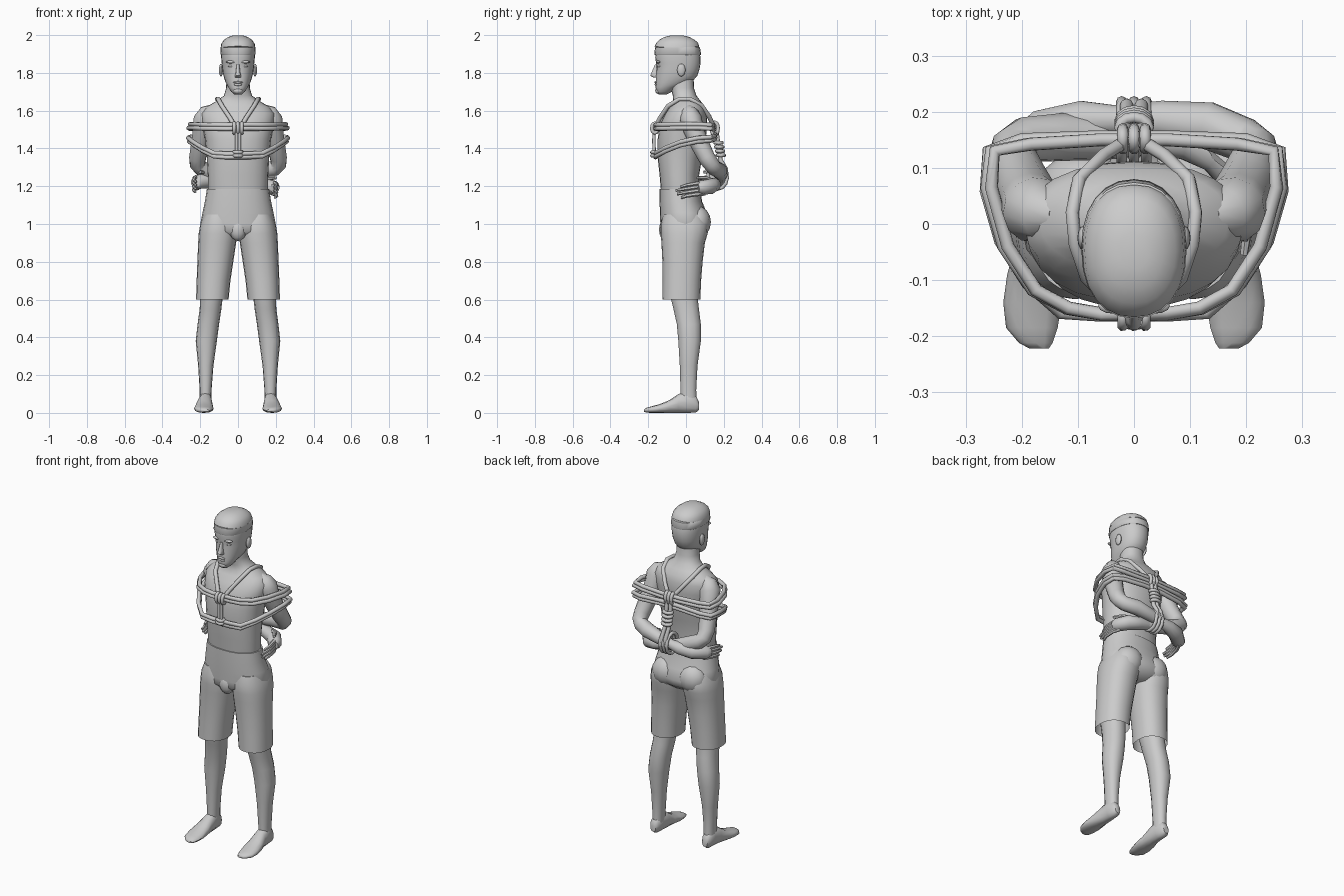
import bpy, bmesh, math
from mathutils import Vector

grey = bpy.data.materials.new("plain_grey")
grey.diffuse_color = (0.6, 0.6, 0.6, 1)


def finish(bm, name, angle=50):
    bmesh.ops.recalc_face_normals(bm, faces=bm.faces)
    me = bpy.data.meshes.new(name)
    bm.to_mesh(me)
    bm.free()
    me.materials.append(grey)
    ob = bpy.data.objects.new(name, me)
    bpy.context.collection.objects.link(ob)
    bpy.ops.object.select_all(action='DESELECT')
    ob.select_set(True)
    bpy.context.view_layer.objects.active = ob
    bpy.ops.object.shade_smooth_by_angle(angle=math.radians(angle))
    return ob


def skin(bm, rings, closed=False, caps=(True, True)):
    n = len(rings[0])
    for i in range(len(rings) - (0 if closed else 1)):
        a, b = rings[i], rings[(i + 1) % len(rings)]
        for k in range(n):
            bm.faces.new((a[k], a[(k + 1) % n], b[(k + 1) % n], b[k]))
    if not closed:
        for ring, cap in zip((rings[0], rings[-1]), caps):
            if cap:
                bm.faces.new(ring)


def loft(name, rows, axis='z', n=20, power=0.9, side=1, caps=(True, True)):
    """Rows are (position, x0, x1, b0, b1): rounded boxes stacked along an axis."""
    bm = bmesh.new()
    rings = []
    for t, x0, x1, b0, b1 in rows:
        ring = []
        for k in range(n):
            c, s = math.cos(math.tau * k / n), math.sin(math.tau * k / n)
            x = (x0 + x1) / 2 + (x1 - x0) / 2 * math.copysign(abs(c) ** power, c)
            b = (b0 + b1) / 2 + (b1 - b0) / 2 * math.copysign(abs(s) ** power, s)
            ring.append(bm.verts.new((side * x, b, t) if axis == 'z' else (side * x, t, b)))
        rings.append(ring)
    skin(bm, rings, caps=caps)
    return finish(bm, name)


def centred(rows):
    return [(z, -w, w, y0, y1) for z, w, y0, y1 in rows]


def tube(name, pts, r=None, n=8, side=1, closed=False):
    """Tube along (x, y, z, radius) points; r overrides the radius."""
    P = [Vector((side * p[0], p[1], p[2])) for p in pts]
    R = [r or p[3] for p in pts]
    m, bm, rings, u = len(P), bmesh.new(), [], None
    for i in range(m):
        a = P[i - 1] if closed or i else P[i]
        b = P[(i + 1) % m] if closed or i < m - 1 else P[i]
        t = (b - a).normalized()
        if u is None:
            u = t.orthogonal()
        u = (u - t * u.dot(t)).normalized()
        v = t.cross(u)
        rings.append([bm.verts.new(P[i] + R[i] * (u * math.cos(math.tau * k / n) + v * math.sin(math.tau * k / n)))
                      for k in range(n)])
    skin(bm, rings, closed)
    return finish(bm, name)


def blob(name, loc, scale):
    bm = bmesh.new()
    bmesh.ops.create_uvsphere(bm, u_segments=12, v_segments=8, radius=1)
    for v in bm.verts:
        v.co = Vector(loc) + Vector(a * b for a, b in zip(v.co, scale))
    return finish(bm, name)


# torso with neck
loft("torso", centred([
    (1.10, .150, -.125, .070), (1.18, .158, -.133, .070), (1.26, .160, -.140, .070),
    (1.35, .165, -.150, .085), (1.45, .175, -.150, .105), (1.53, .190, -.138, .112),
    (1.585, .195, -.110, .110), (1.62, .168, -.085, .098), (1.65, .115, -.068, .078),
    (1.68, .074, -.070, .055), (1.72, .063, -.080, .042), (1.79, .060, -.090, .040)]), n=24)

# head, hair band and crown
loft("head", centred([
    (1.685, .018, -.145, -.105), (1.70, .036, -.158, -.075), (1.725, .052, -.161, -.040),
    (1.75, .066, -.160, .030), (1.785, .077, -.160, .060), (1.82, .083, -.156, .072),
    (1.85, .086, -.158, .077), (1.88, .089, -.163, .077), (1.92, .089, -.160, .070),
    (1.95, .082, -.145, .055)]), n=24)
loft("hair_band", centred([(1.895, .090, -.166, .078), (1.90, .094, -.168, .080),
                           (1.935, .092, -.164, .074), (1.94, .085, -.150, .065)]), n=24)
crown = loft("hair_crown", centred([
    (1.925, .086, -.160, .062), (1.932, .092, -.166, .070), (1.955, .088, -.158, .064),
    (1.975, .074, -.142, .046), (1.99, .052, -.115, .018), (1.998, .026, -.080, -.015)]), n=24)
for v in crown.data.vertices:  # front rises in a shallow arc
    v.co.z += max(0, 1.97 - v.co.z) * .25 * (1 - (v.co.x / .1) ** 2)

# face
loft("nose", [(1.775, -.016, .016, -.172, -.140), (1.785, -.017, .017, -.190, -.140),
              (1.80, -.012, .012, -.184, -.140), (1.845, -.007, .007, -.165, -.140)], n=10)
blob("upper_lip", (0, -.160, 1.750), (.026, .008, .006))
blob("lower_lip", (0, -.158, 1.738), (.022, .008, .007))
blob("chin", (0, -.148, 1.705), (.026, .015, .016))
for s, tag in ((1, "right"), (-1, "left")):
    blob(tag + "_brow", (s * .036, -.146, 1.858), (.028, .014, .008))
    blob(tag + "_eye", (s * .034, -.138, 1.836), (.018, .014, .008))
    blob(tag + "_ear", (s * .090, -.025, 1.815), (.011, .022, .034))

# shorts: hips, two open legs and seat
loft("shorts_hips", centred([
    (1.185, .165, -.140, .076), (1.12, .175, -.140, .085), (1.06, .188, -.138, .110),
    (1.00, .200, -.136, .126), (.96, .180, -.134, .115), (.925, .070, -.100, .070)]), n=24)
blob("shorts_front", (0, -.105, .97), (.045, .038, .06))
for s, tag in ((1, "right"), (-1, "left")):
    loft(tag + "_shorts_leg", [
        (1.05, .03, .180, -.120, .095), (1.00, .008, .200, -.134, .118),
        (.95, .003, .208, -.134, .115), (.90, .010, .211, -.130, .100),
        (.80, .025, .215, -.125, .088), (.70, .040, .219, -.124, .080),
        (.60, .050, .222, -.125, .076)], side=s, caps=(True, False))
    blob(tag + "_seat", (s * .088, .060, 1.01), (.085, .072, .085))

    # bare lower legs and feet
    loft(tag + "_lower_leg", [
        (.75, .070, .195, -.105, .060), (.62, .080, .200, -.085, .062),
        (.55, .088, .203, -.068, .070), (.47, .100, .214, -.050, .080),
        (.38, .112, .224, -.042, .080), (.25, .130, .211, -.034, .062),
        (.12, .140, .203, -.030, .055), (.05, .142, .202, -.030, .058)], n=14, side=s)
    loft(tag + "_foot", [
        (.068, .155, .190, .015, .060), (.052, .145, .202, .002, .090),
        (.01, .140, .206, 0, .115), (-.04, .136, .212, 0, .100),
        (-.09, .132, .226, 0, .066), (-.14, .129, .233, 0, .046),
        (-.185, .136, .228, 0, .034), (-.212, .145, .205, .002, .026),
        (-.222, .152, .186, .006, .018)], axis='y', n=12, side=s)

# arms folded behind the back: side, outward shift of the forearm, lift
for s, tag, dy, dz in ((1, "right", .035, .03), (-1, "left", 0, 0)):
    tube(tag + "_upper_arm", [
        (.135, .015, 1.605, .030), (.160, .018, 1.588, .048), (.176, .025, 1.555, .060), (.185, .04, 1.50, .054),
        (.200, .075, 1.42, .049), (.214, .110, 1.35, .045), (.214, .135, 1.315, .042),
        (.195, .150, 1.295, .041), (.13, .155 + dy * .6, 1.265 + dz * .6, .043),
        (.05, .150 + dy, 1.235 + dz, .036), (-.04, .150 + dy, 1.215 + dz, .027)], n=12, side=s)
    hx = .03 if s > 0 else 0
    palm = tube(tag + "_palm", [
        (-.03, .150 + dy, 1.217 + dz, .027), (-.09, .150 + dy, 1.208 + dz, .036),
        (-.15 - hx * .3, .130 + dy, 1.200 + dz, .042), (-.188 - hx, .082 + dy, 1.192 + dz, .038),
        (-.195 - hx, .062 + dy, 1.190 + dz, .026)], n=12, side=s)
    for k in range(4):  # fingers
        z, tip = 1.218 + dz - .019 * k, (.025, 0, .008, .03)[k]
        tube(f"{tag}_finger_{k + 1}", [
            (-.180 - hx, .100 + dy, z, .011), (-.200 - hx, .055 + dy, z - .004, .011),
            (-.204 - hx, .005 + dy, z - .012, .010), (-.196 - hx, -.055 + tip + dy, z - .022, .007)], n=6, side=s)
    tube(tag + "_thumb", [(-.12, .150 + dy, 1.225 + dz, .014), (-.172, .105 + dy, 1.243 + dz, .012),
                          (-.200, .060 + dy, 1.245 + dz, .008)], n=6, side=s)

# rope loops round chest and arms: half outlines, mirrored into closed loops
RR = .012
upper = [(.06, -.160, 1.505), (.12, -.150, 1.505), (.18, -.118, 1.505), (.232, -.04, 1.508),
         (.262, .065, 1.508), (.256, .130, 1.505), (.19, .142, 1.502), (.06, .150, 1.50)]
lower = [(.06, -.162, 1.372), (.13, -.158, 1.376), (.19, -.105, 1.405), (.238, -.03, 1.435),
         (.264, .060, 1.455), (.260, .130, 1.460), (.20, .150, 1.465), (.06, .155, 1.475)]


def loop(name, half, dz=0, grow=0):
    pts = [(x + grow * x / .26, y, z + dz) for x, y, z in half]
    tube(name, pts + [(-x, y, z) for x, y, z in reversed(pts)], RR, closed=True)


loop("upper_rope", upper)
loop("upper_rope_second", upper, .020, -.008)
loop("lower_rope", lower)
loop("lower_rope_second", lower, -.018, -.006)

# shoulder straps meeting at the front and back knots
for s, tag in ((1, "right"), (-1, "left")):
    tube(tag + "_strap", [
        (.012, -.165, 1.51), (.045, -.135, 1.565), (.085, -.095, 1.625), (.105, -.035, 1.662),
        (.110, .020, 1.662), (.098, .080, 1.630), (.055, .122, 1.57), (.010, .150, 1.51)], RR, side=s)
    tube(tag + "_chest_drop", [(.008, -.168, 1.52), (.008, -.170, 1.44), (.008, -.168, 1.36)], .009, side=s)
    tube(tag + "_back_drop", [(.013, .155, 1.53), (.013, .168, 1.44), (.013, .182, 1.34),
                              (.013, .212, 1.29), (.013, .212, 1.24)], RR, side=s)


def coil(name, centre, rx, ry, axis):
    """One oval turn of rope around a vertical or sideways bundle."""
    pts = []
    for k in range(12):
        c, q = rx * math.cos(math.tau * k / 12), ry * math.sin(math.tau * k / 12)
        off = (c, q, 0) if axis == 'z' else (0, c, q)
        pts.append(tuple(a + b for a, b in zip(centre, off)))
    tube(name, pts, .010, closed=True)


# knots and wrist bindings
for k in range(3):
    coil(f"front_knot_{k + 1}", (-.02 + .02 * k, -.165, 1.508), .016, .026, 'x')
    coil(f"back_knot_{k + 1}", (-.02 + .02 * k, .152, 1.505), .018, .034, 'x')
    coil(f"wrist_rope_{k + 1}", (-.022 + .022 * k, .166, 1.245), .052, .060, 'x')
for k in range(2):
    coil(f"lower_knot_{k + 1}", (0, -.166, 1.362 + .018 * k), .020, .014, 'z')
for k in range(4):
    coil(f"back_coil_{k + 1}", (0, .172 + .004 * k, 1.43 - .022 * k), .026, .018, 'z')
